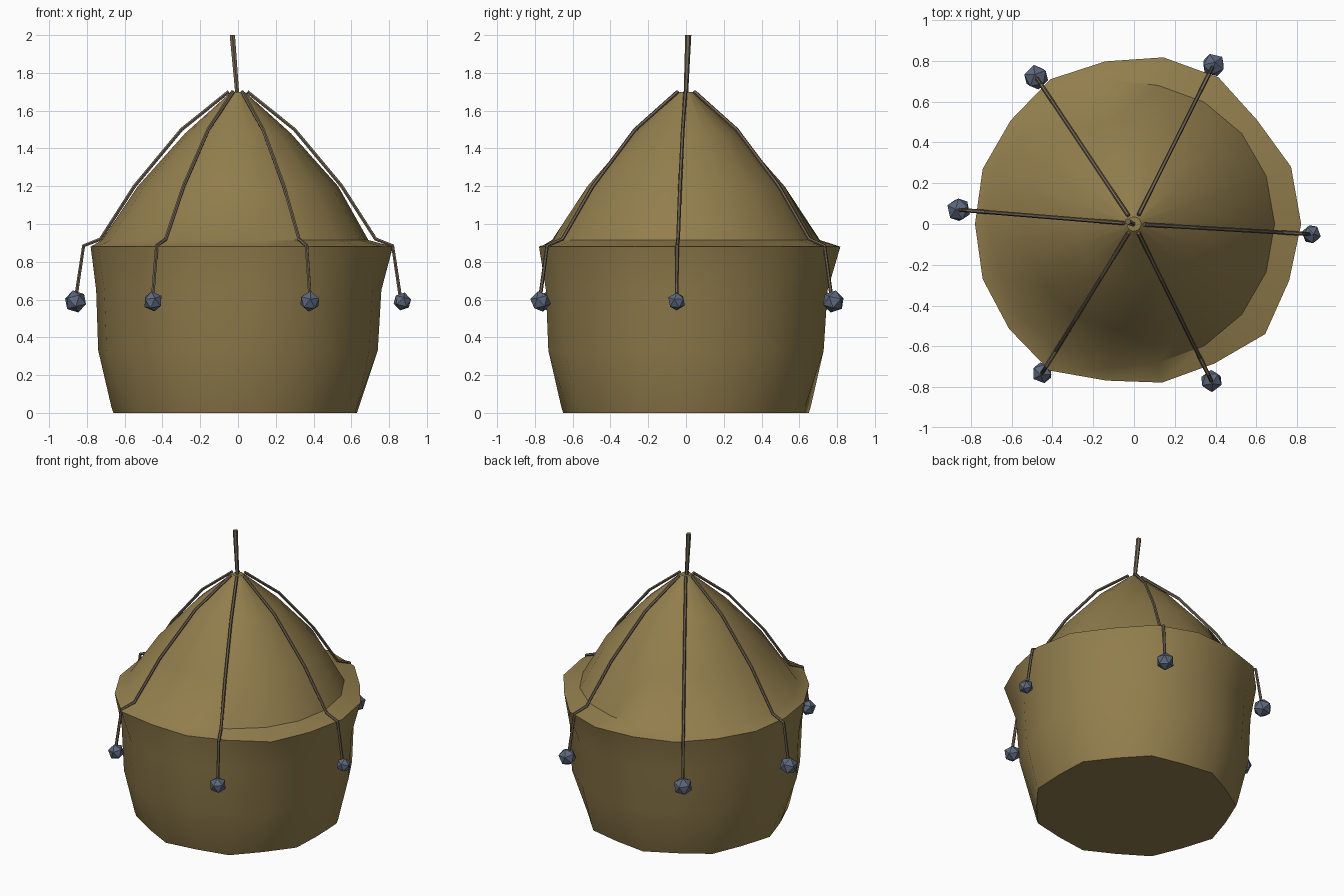
import bpy, bmesh, math
from mathutils import Vector

if "Cube" in bpy.data.objects:
    bpy.data.objects.remove(bpy.data.objects["Cube"], do_unlink=True)


def material(name, rgb):
    m = bpy.data.materials.new(name)
    m.use_nodes = True
    m.diffuse_color = (*rgb, 1)
    m.node_tree.nodes["Principled BSDF"].inputs["Base Color"].default_value = (*rgb, 1)
    return m


straw = material("straw", (0.29, 0.21, 0.075))
rope_mat = material("rope brown", (0.17, 0.13, 0.085))
stone_mat = material("slate stone", (0.11, 0.14, 0.205))


def add_mesh(name, bm, mat):
    bmesh.ops.recalc_face_normals(bm, faces=bm.faces)
    me = bpy.data.meshes.new(name)
    bm.to_mesh(me)
    bm.free()
    me.materials.append(mat)
    ob = bpy.data.objects.new(name, me)
    bpy.context.collection.objects.link(ob)
    return ob


# Haystack: stacked rings with an uneven overhanging rim
SIDES = 18
RIM = [0.82, 0.82, 0.79, 0.83, 0.83, 0.81, 0.82, 0.79, 0.79,
       0.78, 0.79, 0.80, 0.83, 0.78, 0.79, 0.79, 0.84, 0.81]


def foot(i):
    return 0.67 if i % 2 else 0.64


def ledge(i):
    return 0.705 + 0.015 * (1 if 5 <= i <= 13 else -1)


# Each ring is (height, radius rule)
rings = [
    (0.0, lambda i: foot(i) - 0.01),
    (0.03, foot),
    (0.33, lambda i: 0.74),
    (0.65, lambda i: 0.755 + 0.2 * (RIM[i] - 0.8)),
    (0.88, lambda i: RIM[i]),
    (0.915, ledge),
    (1.2, lambda i: 0.53),
    (1.48, lambda i: 0.28),
    (1.7, lambda i: 0.035),
]
bm = bmesh.new()
loops = []
for z, radius in rings:
    loop = []
    for i in range(SIDES):
        a = math.tau * i / SIDES
        loop.append(bm.verts.new((radius(i) * math.cos(a), radius(i) * math.sin(a), z)))
    loops.append(loop)
for low, high in zip(loops, loops[1:]):
    for i in range(SIDES):
        j = (i + 1) % SIDES
        bm.faces.new((low[i], low[j], high[j], high[i]))
bm.faces.new(loops[0])
bm.faces.new(loops[-1])
stack = add_mesh("haystack", bm, straw)
bpy.ops.object.select_all(action="DESELECT")
stack.select_set(True)
bpy.context.view_layer.objects.active = stack
bpy.ops.object.shade_smooth_by_angle(angle=math.radians(40))


def tube(name, points, radii):
    cu = bpy.data.curves.new(name, "CURVE")
    cu.dimensions = "3D"
    cu.bevel_depth = 1.0
    cu.bevel_resolution = 1
    cu.use_fill_caps = True
    sp = cu.splines.new("POLY")
    sp.use_smooth = False
    sp.points.add(len(points) - 1)
    for p, co, r in zip(sp.points, points, radii):
        p.co = (*co, 1)
        p.radius = r
    cu.materials.append(rope_mat)
    ob = bpy.data.objects.new(name, cu)
    bpy.context.collection.objects.link(ob)


# Centre pole
tube("centre_pole", [(0, 0, 1.64), (-0.005, 0, 1.7), (-0.03, 0.012, 2.0)], [0.012, 0.012, 0.016])

# Ropes draped over the top, each weighted by a hanging stone
rope_path = [(0.05, 1.7), (0.30, 1.5), (0.55, 1.2), (0.73, 0.92), (0.82, 0.885), (0.863, 0.6)]
weights = [(0.87, -0.05, 0.049), (0.39, 0.78, 0.060), (-0.48, 0.72, 0.063),
           (-0.86, 0.07, 0.061), (-0.45, -0.73, 0.054), (0.38, -0.77, 0.056)]
for n, (x, y, size) in enumerate(weights, 1):
    out = Vector((x, y, 0)).normalized()
    tube(f"rope_{n}", [out * r + Vector((0, 0, z)) for r, z in rope_path], [0.01] * len(rope_path))
    bm = bmesh.new()
    bmesh.ops.create_icosphere(bm, subdivisions=1, radius=size)
    stone = add_mesh(f"stone_weight_{n}", bm, stone_mat)
    stone.location = (x, y, 0.59)
    stone.rotation_euler = (0.2, 0.15, n)
